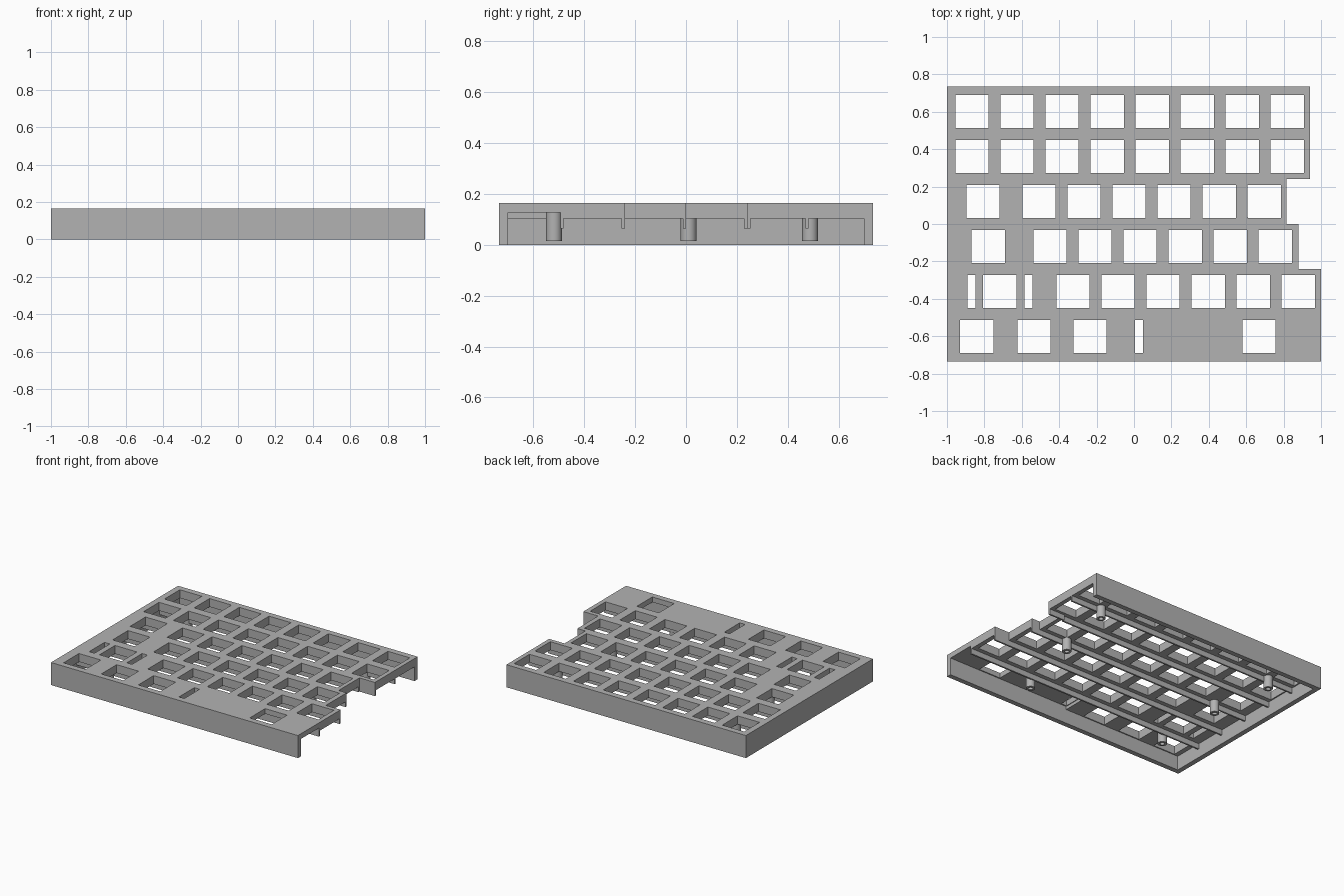
import bpy, bmesh, math

cube = bpy.data.objects.get("Cube")
if cube:
    bpy.data.objects.remove(cube, do_unlink=True)

TOP, UNDER, RIB_Z, RECESS_Z = 0.165, 0.104, 0.065, 0.127
EDGE_Y, WALL = 0.735, 0.036
PITCH, HOLE, SLOT = 0.2408, 0.178, 0.043

grey = bpy.data.materials.new("plain grey")
grey.use_nodes = True
colour = (0.45, 0.45, 0.45, 1)
grey.diffuse_color = colour
grey.node_tree.nodes["Principled BSDF"].inputs["Base Color"].default_value = colour


def finish(name, bm):
    """Turn a bmesh into a grey object in the scene."""
    bmesh.ops.recalc_face_normals(bm, faces=bm.faces)
    mesh = bpy.data.meshes.new(name)
    bm.to_mesh(mesh)
    bm.free()
    mesh.materials.append(grey)
    obj = bpy.data.objects.new(name, mesh)
    bpy.context.collection.objects.link(obj)
    return obj


def add_box(bm, x0, x1, y0, y1, z0, z1):
    verts = bmesh.ops.create_cube(bm, size=1)["verts"]
    bmesh.ops.scale(bm, vec=(x1 - x0, y1 - y0, z1 - z0), verts=verts)
    bmesh.ops.translate(bm, vec=((x0 + x1) / 2, (y0 + y1) / 2, (z0 + z1) / 2), verts=verts)


def box(name, *bounds):
    bm = bmesh.new()
    add_box(bm, *bounds)
    return finish(name, bm)


def cut(target, cutter):
    """Subtract the cutter, then discard it."""
    cutter.hide_render = True
    mod = target.modifiers.new("cut", 'BOOLEAN')
    mod.operation, mod.solver, mod.object = 'DIFFERENCE', 'EXACT', cutter
    bpy.context.view_layer.objects.active = target
    bpy.ops.object.modifier_apply(modifier=mod.name)
    bpy.data.objects.remove(cutter, do_unlink=True)


# Case body: stepped outline extruded to full height
outline = [(-1, -EDGE_Y), (1, -EDGE_Y), (1, -PITCH), (0.88, -PITCH), (0.88, 0),
           (0.815, 0), (0.815, PITCH), (0.94, PITCH), (0.94, EDGE_Y), (-1, EDGE_Y)]
bm = bmesh.new()
base = bm.faces.new([bm.verts.new((x, y, 0)) for x, y in outline])
extruded = bmesh.ops.extrude_face_region(bm, geom=[base])["geom"]
bmesh.ops.translate(bm, vec=(0, 0, TOP),
                    verts=[g for g in extruded if isinstance(g, bmesh.types.BMVert)])
case = finish("case_shell", bm)

# Hollow underside, open on the right, with a deeper pocket in the front row
inner_y = EDGE_Y - WALL
cut(case, box("cavity_cutter", WALL - 1, 2, -inner_y, inner_y, -1, UNDER))
cut(case, box("pocket_cutter", 0, 2, -inner_y, -2 * PITCH - 0.012, 0.05, RECESS_Z))

# Key openings: (separate keys, start of the evenly spaced run, run length, narrow slots)
rows = [
    ([], -0.866, 8, []),
    ([], -0.866, 8, []),
    ([-0.807], -0.508, 6, []),
    ([-0.78], -0.449, 6, []),
    ([-0.717], -0.326, 6, [-0.869, -0.564]),
    ([-0.84, -0.535, -0.235, 0.668], 0, 0, [0.027]),
]
bm = bmesh.new()
for r, (singles, start, count, slots) in enumerate(rows):
    y = (2.5 - r) * PITCH
    keys = singles + [start + i * PITCH for i in range(count)]
    for x, width in [(k, HOLE) for k in keys] + [(s, SLOT) for s in slots]:
        add_box(bm, x - width / 2, x + width / 2, y - HOLE / 2, y + HOLE / 2, 0.05, 0.3)
cut(case, finish("key_cutter", bm))

# Stiffening ribs below the row boundaries
for i, right in enumerate([1, 1, 0.88, 0.815, 0.94]):
    y = (i - 2) * PITCH
    box(f"rib_{i + 1}", WALL - 1, right, y - 0.012, y, RIB_Z, UNDER + 0.025)
box("step_rib", 0.815, 0.94, PITCH, PITCH + 0.012, RIB_Z, UNDER + 0.025)

# Hollow screw posts
posts = [(-0.75, 0.488), (0.695, 0.488), (-0.687, 0.01), (0.59, 0.01),
         (-0.68, -0.519), (0.46, -0.519)]
for i, (px, py) in enumerate(posts):
    bm = bmesh.new()
    top = RECESS_Z if py < -0.5 and px > 0 else UNDER
    ring = [bm.verts.new(p) for p in ((0.016, 0, 0.015), (0.031, 0, 0.015),
                                      (0.031, 0, top + 0.005), (0.016, 0, top + 0.005))]
    edges = [bm.edges.new((ring[k], ring[(k + 1) % 4])) for k in range(4)]
    bmesh.ops.spin(bm, geom=ring + edges, cent=(0, 0, 0), axis=(0, 0, 1),
                   angle=math.tau, steps=32, use_merge=True)
    bmesh.ops.remove_doubles(bm, verts=bm.verts, dist=0.0001)
    post = finish(f"screw_post_{i + 1}", bm)
    post.location = (px, py, 0)
    bpy.ops.object.select_all(action='DESELECT')
    post.select_set(True)
    bpy.context.view_layer.objects.active = post
    bpy.ops.object.shade_smooth_by_angle()
